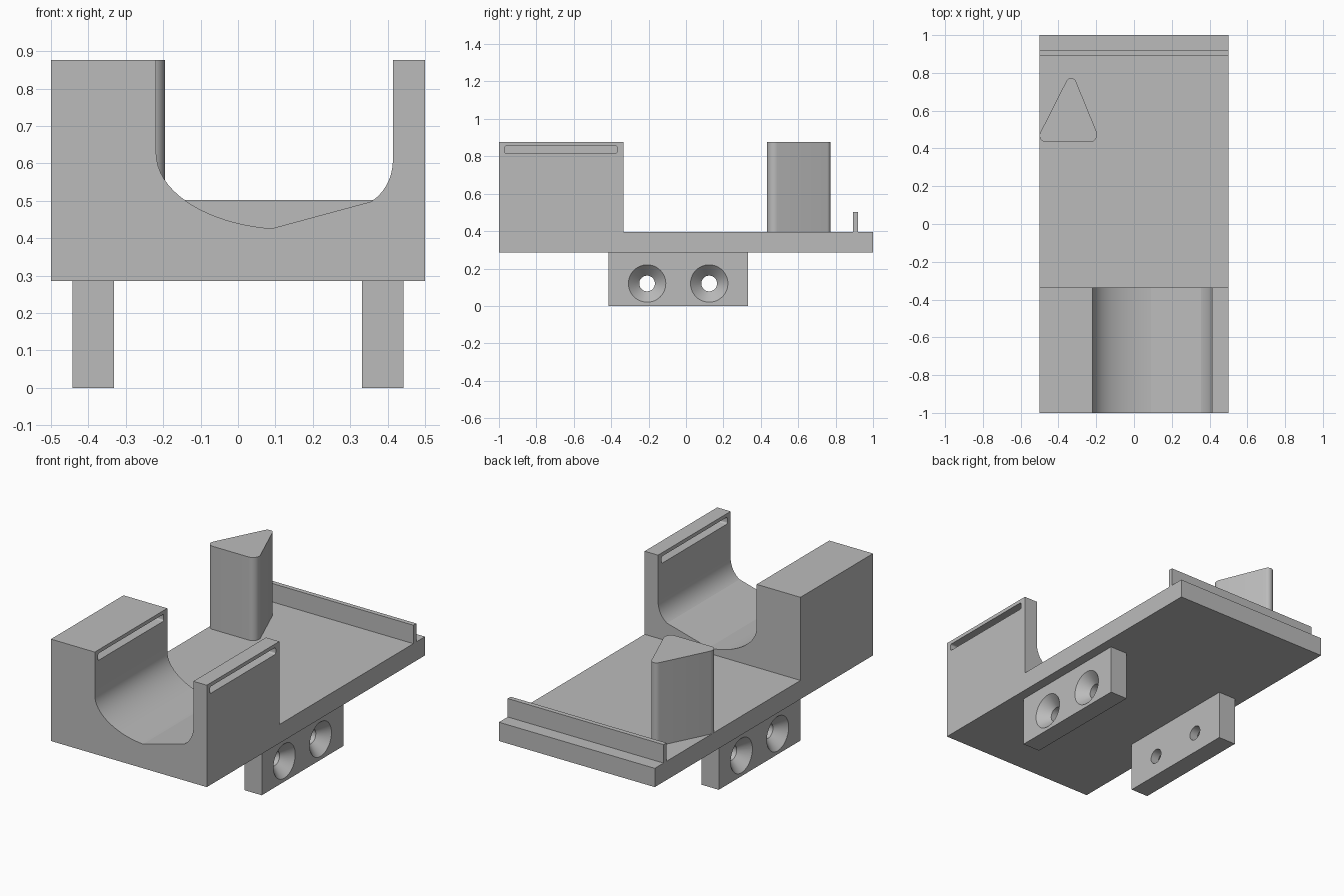
import bpy, bmesh
from math import radians, cos, sin
from mathutils import Vector, Matrix

cube = bpy.data.objects.get("Cube")
if cube:
    bpy.data.objects.remove(cube)

grey = bpy.data.materials.new("plain grey")
grey.use_nodes = True
grey.diffuse_color = (0.5, 0.5, 0.5, 1)
grey.node_tree.nodes["Principled BSDF"].inputs["Base Color"].default_value = (0.5, 0.5, 0.5, 1)

# Maps a flat outline point and an extrusion distance to space
AXES = {
    "x": lambda a, b, d: (d, a, b),
    "y": lambda a, b, d: (a, d, b),
    "z": lambda a, b, d: (a, b, d),
}


def make_object(name, bm):
    bmesh.ops.recalc_face_normals(bm, faces=bm.faces)
    mesh = bpy.data.meshes.new(name)
    bm.to_mesh(mesh)
    bm.free()
    mesh.materials.append(grey)
    obj = bpy.data.objects.new(name, mesh)
    bpy.context.collection.objects.link(obj)
    return obj


def prism(name, outline, axis, start, end):
    """Extrude a closed outline along an axis."""
    bm = bmesh.new()
    place = AXES[axis]
    face = bm.faces.new([bm.verts.new(place(a, b, start)) for a, b in outline])
    grown = bmesh.ops.extrude_face_region(bm, geom=[face])["geom"]
    shift = Vector(place(0, 0, end - start))
    bmesh.ops.translate(bm, vec=shift, verts=[v for v in grown if isinstance(v, bmesh.types.BMVert)])
    return make_object(name, bm)


def rectangle(a0, a1, b0, b1):
    return [(a0, b0), (a1, b0), (a1, b1), (a0, b1)]


def arc(cx, cy, r, start, end, steps=14):
    angles = [radians(start + (end - start) * i / steps) for i in range(steps + 1)]
    return [(cx + r * cos(t), cy + r * sin(t)) for t in angles]


def bezier(p0, p1, p2, p3, steps=18):
    p = [Vector(q) for q in (p0, p1, p2, p3)]
    points = []
    for i in range(steps + 1):
        t = i / steps
        u = 1 - t
        points.append(tuple(p[0] * u**3 + p[1] * 3 * u * u * t + p[2] * 3 * u * t * t + p[3] * t**3))
    return points


def rounded_rectangle(a0, a1, b0, b1, r):
    return (arc(a1 - r, b1 - r, r, 0, 90, 6) + arc(a0 + r, b1 - r, r, 90, 180, 6)
            + arc(a0 + r, b0 + r, r, 180, 270, 6) + arc(a1 - r, b0 + r, r, 270, 360, 6))


def cut(obj, cutter):
    cutter.hide_render = True
    mod = obj.modifiers.new("cut", "BOOLEAN")
    mod.operation = "DIFFERENCE"
    mod.solver = "EXACT"
    mod.object = cutter
    bpy.context.view_layer.objects.active = obj
    bpy.ops.object.modifier_apply(modifier=mod.name)
    bpy.data.objects.remove(cutter)


def smooth(obj):
    bpy.ops.object.select_all(action="DESELECT")
    obj.select_set(True)
    bpy.context.view_layer.objects.active = obj
    bpy.ops.object.shade_smooth_by_angle(angle=radians(15))


BOTTOM, FLOOR, TOP = 0.286, 0.395, 0.877
BLOCK_BACK = -0.335

# Base: side profile with front block, flat floor and rear lip
side = [(-1, BOTTOM), (1, BOTTOM), (1, FLOOR), (0.92, FLOOR), (0.92, 0.502),
        (0.893, 0.502), (0.893, FLOOR), (BLOCK_BACK, FLOOR), (BLOCK_BACK, TOP), (-1, TOP)]
base = prism("base", side, "x", -0.5, 0.5)

# Channel through the front block
channel = [(-0.219, 1.0)]
channel += bezier((-0.219, 0.63), (-0.219, 0.512), (-0.06, 0.436), (0.09, 0.426))
channel += bezier((0.356, 0.498), (0.39, 0.52), (0.414, 0.56), (0.414, 0.61))
channel += [(0.414, 1.0)]
cut(base, prism("channel_cutter", channel, "y", -1.2, -0.2))

# Strap slot: through the thin wall and part way into the thick wall
slot = rounded_rectangle(-0.97, -0.368, 0.816, 0.856, 0.01)
cut(base, prism("slot_cutter", slot, "x", -0.3, 0.7))
smooth(base)

# Triangular post with rounded corners
corners = (arc(-0.465, 0.468, 0.035, 153, 270) + arc(-0.235, 0.473, 0.04, 270, 384)
           + arc(-0.333, 0.744, 0.028, 24, 153))
smooth(prism("post", corners, "z", FLOOR, TOP))


def countersink(sign, y):
    """Screw hole widening towards the outer face of a lug."""
    bm = bmesh.new()
    rings = []
    for x, r in ((0.3, 0.042), (0.383, 0.042), (0.443, 0.1), (0.48, 0.1)):
        rings.append([bm.verts.new((sign * x, a, b)) for a, b in arc(y, 0.12, r, 0, 352.5, 47)])
    for low, high in zip(rings, rings[1:]):
        for i in range(len(low)):
            j = (i + 1) % len(low)
            bm.faces.new((low[i], low[j], high[j], high[i]))
    bm.faces.new(rings[0])
    bm.faces.new(rings[-1])
    return make_object("screw_cutter", bm)


# Mounting lugs under the base
for sign, label in ((1, "left"), (-1, "right")):
    lug = prism(label + "_lug", rectangle(-0.415, 0.332, 0, BOTTOM), "x", sign * 0.332, sign * 0.443)
    for y in (-0.208, 0.124):
        cut(lug, countersink(sign, y))
    smooth(lug)
